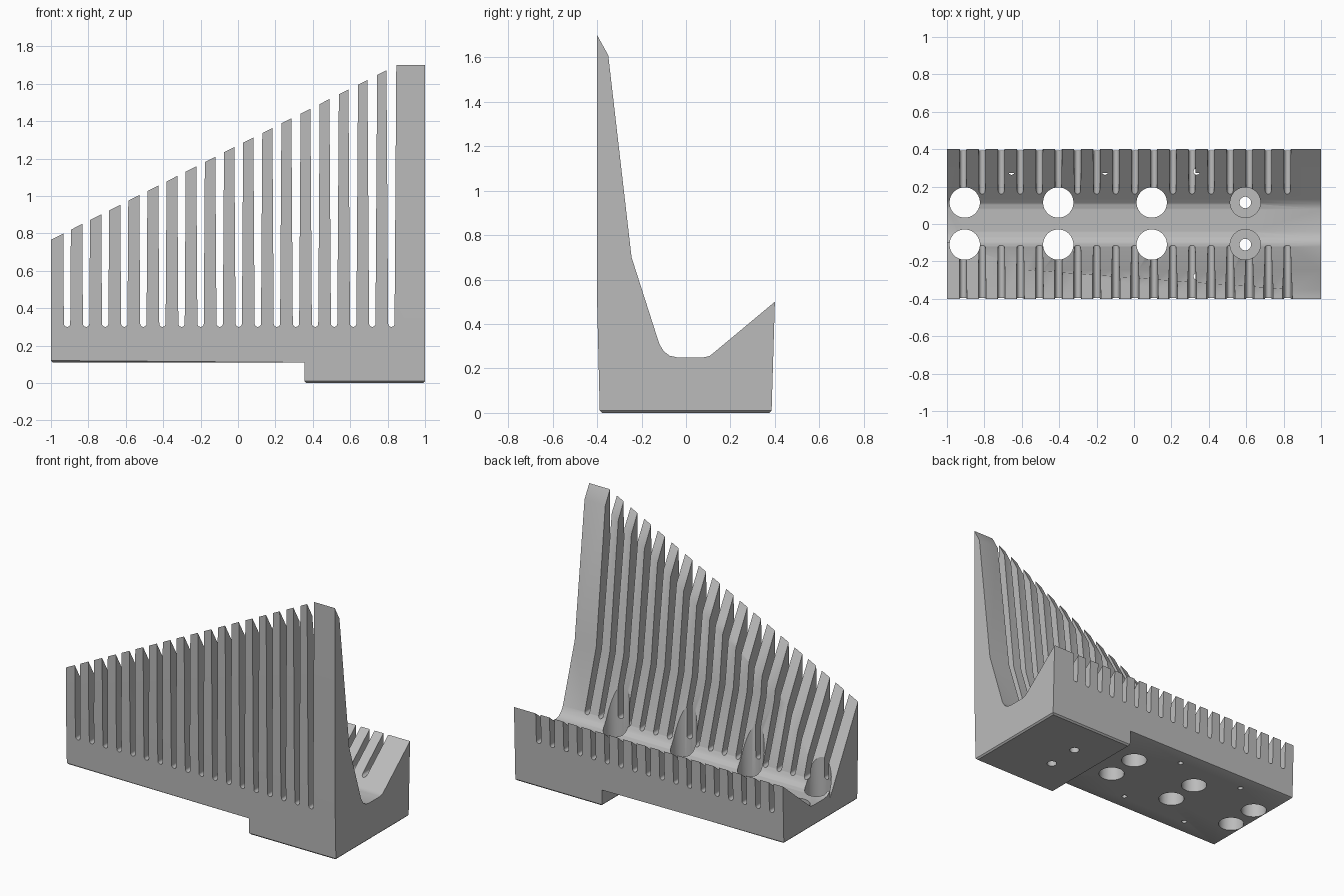
import bpy, bmesh, math
from mathutils import Matrix, Vector

cube = bpy.data.objects.get("Cube")
if cube:
    bpy.data.objects.remove(cube, do_unlink=True)

grey = bpy.data.materials.new("plain grey")
grey.use_nodes = True
colour = (0.5, 0.5, 0.5, 1)
grey.diffuse_color = colour
grey.node_tree.nodes["Principled BSDF"].inputs["Base Color"].default_value = colour


def finish(name, bm):
    bmesh.ops.recalc_face_normals(bm, faces=bm.faces[:])
    mesh = bpy.data.meshes.new(name)
    bm.to_mesh(mesh)
    bm.free()
    mesh.materials.append(grey)
    ob = bpy.data.objects.new(name, mesh)
    bpy.context.collection.objects.link(ob)
    return ob


def prism(bm, points, sweep):
    """Add a polygon of 3D points swept along a vector."""
    face = bm.faces.new([bm.verts.new(p) for p in points])
    out = bmesh.ops.extrude_face_region(bm, geom=[face], use_keep_orig=True)
    moved = [g for g in out["geom"] if isinstance(g, bmesh.types.BMVert)]
    bmesh.ops.translate(bm, vec=sweep, verts=moved)


def drill(bm, x, y, r, low, high, sides=48):
    bmesh.ops.create_cone(bm, cap_ends=True, segments=sides, radius1=r, radius2=r,
                          depth=high - low,
                          matrix=Matrix.Translation((x, y, (low + high) / 2)))


def cut(target, name, bm):
    """Subtract a temporary cutter and bake the result."""
    cutter = finish(name, bm)
    cutter.hide_render = True
    mod = target.modifiers.new(name, "BOOLEAN")
    mod.operation, mod.solver, mod.object = "DIFFERENCE", "EXACT", cutter
    deps = bpy.context.evaluated_depsgraph_get()
    baked = bpy.data.meshes.new_from_object(target.evaluated_get(deps))
    target.modifiers.clear()
    target.data = baked
    bpy.data.objects.remove(cutter, do_unlink=True)


# Trough section: tall front wall, rounded valley, low back wall
section = [(-0.388, 0), (-0.4, 0.5), (-0.4, 1.7), (-0.35, 1.61), (-0.245, 0.7),
           (-0.12, 0.31), (-0.1, 0.277), (-0.073, 0.257), (-0.04, 0.25),
           (0.08, 0.25), (0.106, 0.256), (0.13, 0.275), (0.4, 0.5), (0.385, 0)]
bm = bmesh.new()
prism(bm, [(-1, y, z) for y, z in section], (2, 0, 0))
body = finish("slotted_trough", bm)

# Raised underside, leaving a foot under the tall end
STEP_X, STEP_Z = 0.355, 0.11
bm = bmesh.new()
prism(bm, [(-1.5, -1, -1), (STEP_X, -1, -1), (STEP_X, -1, STEP_Z), (-1.5, -1, STEP_Z)],
      (0, 2, 0))
cut(body, "underside_cutter", bm)

# Small chamfer round the lower edges
bm = bmesh.new()
bm.from_mesh(body.data)
lower = []
for e in bm.edges:
    a, b = (v.co for v in e.verts)
    inner = abs(a.x - STEP_X) < 1e-3 and abs(b.x - STEP_X) < 1e-3
    at_foot = max(a.z, b.z) < 1e-3
    at_step = max(abs(a.z - STEP_Z), abs(b.z - STEP_Z)) < 1e-3 and not inner
    if at_foot or at_step:
        lower.append(e)
bmesh.ops.bevel(bm, geom=lower, offset=0.01, segments=1, affect="EDGES")
bmesh.ops.recalc_face_normals(bm, faces=bm.faces[:])
bm.to_mesh(body.data)
bm.free()

# Sloping top of the front wall


def slope(x, y):
    return 1.7 + 0.505 * (x - 0.85) - 1.8 * (y + 0.4)


bm = bmesh.new()
for x in (-1.1, 0.85):
    for y in (-0.5, -0.1):
        bm.verts.new((x, y, slope(x, y)))
        bm.verts.new((x, y, 2.5))
bmesh.ops.convex_hull(bm, input=bm.verts[:])
cut(body, "slope_cutter", bm)

# Tapered slots with round bottoms through both walls
bm = bmesh.new()
for i in range(18):
    x = -0.914 + 0.102 * i
    r, zc = 0.017, 0.317
    arc = [math.pi * (1 + k / 10) for k in range(11)]
    outline = [(x + r * math.cos(a), -1, zc + r * math.sin(a)) for a in arc]
    outline += [(x + 0.027, -1, 1.8), (x - 0.027, -1, 1.8)]
    prism(bm, outline, (0, 2, 0))
cut(body, "slot_cutter", bm)

# Pairs of large vertical holes; the pair over the foot is counterbored
HOLES = (-0.905, -0.405, 0.095, 0.595)
bm = bmesh.new()
for x in HOLES:
    for y in (-0.11, 0.115):
        drill(bm, x, y, 0.081, STEP_Z if x > STEP_X else -0.2, 2)
cut(body, "hole_cutter", bm)

bm = bmesh.new()
for y in (-0.11, 0.115):
    drill(bm, HOLES[-1], y, 0.031, -0.2, 0.2, 32)
cut(body, "bore_cutter", bm)

# Narrow blind pin holes beneath each wall
bm = bmesh.new()
for x in (-0.655, -0.155, 0.335):
    for y in (-0.28, 0.28):
        drill(bm, x, y, 0.017, 0.05, 0.395, 16)
cut(body, "pin_cutter", bm)

# Shading
bpy.ops.object.select_all(action="DESELECT")
body.select_set(True)
bpy.context.view_layer.objects.active = body
bpy.ops.object.shade_smooth_by_angle(angle=math.radians(28))
